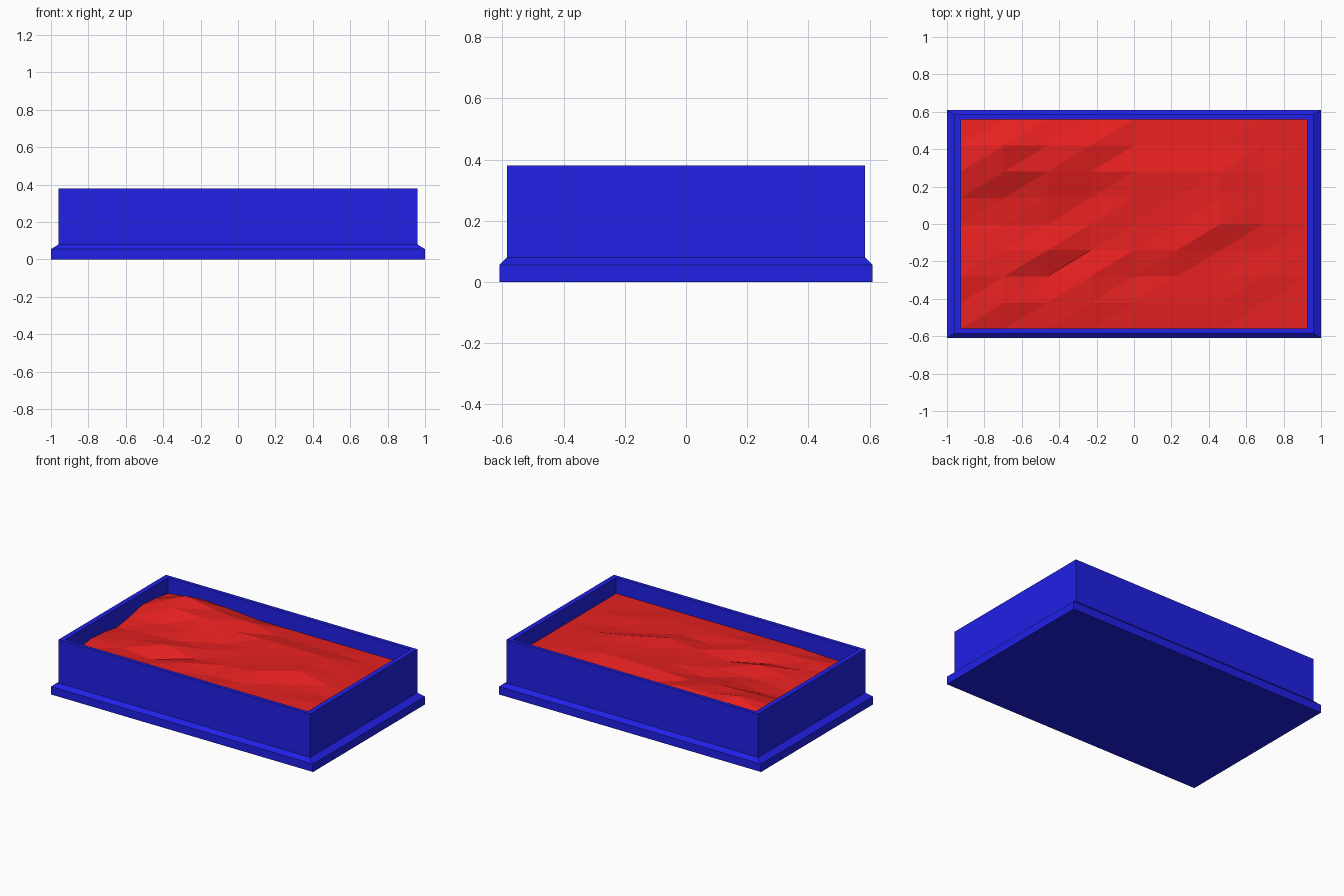
import bpy
import bmesh

if "Cube" in bpy.data.objects:
    bpy.data.objects.remove(bpy.data.objects["Cube"])


def material(name, color):
    m = bpy.data.materials.new(name)
    m.diffuse_color = color
    m.use_nodes = True
    m.node_tree.nodes["Principled BSDF"].inputs["Base Color"].default_value = m.diffuse_color
    return m


def make_object(name, bm, mat):
    bmesh.ops.recalc_face_normals(bm, faces=bm.faces)
    me = bpy.data.meshes.new(name)
    bm.to_mesh(me)
    bm.free()
    me.materials.append(mat)
    ob = bpy.data.objects.new(name, me)
    bpy.context.collection.objects.link(ob)
    return ob


blue = material("blue_box", (0.015, 0.015, 0.8, 1))
red = material("red_fill", (0.8, 0.015, 0.015, 1))

# Open box with a chamfered plinth: stacked rectangles (half x, half y, z)
rings = [(1.0, 0.61, 0.0), (1.0, 0.61, 0.055), (0.96, 0.585, 0.08),
         (0.96, 0.585, 0.38), (0.925, 0.56, 0.38), (0.925, 0.56, 0.08)]
bm = bmesh.new()
loops = [[bm.verts.new((sx * x, sy * y, z))
          for sx, sy in ((-1, -1), (1, -1), (1, 1), (-1, 1))] for x, y, z in rings]
for a, b in zip(loops, loops[1:]):
    for i in range(4):
        j = (i + 1) % 4
        bm.faces.new((a[i], a[j], b[j], b[i]))
bm.faces.new(loops[0])
bm.faces.new(loops[-1])
make_object("box", bm, blue)

# Uneven low-poly fill: heights in hundredths, rows from back to front
heights = [
    [27, 30, 29, 27, 27, 27, 27, 27, 27],
    [29, 37, 33, 32, 28, 28, 28, 27, 27],
    [30, 34, 33, 30, 31, 31, 31, 28, 27],
    [27, 28, 30, 27, 30, 30, 31, 28, 27],
    [25, 27, 28, 28, 29, 30, 32, 28, 27],
    [27, 28, 31, 27, 29, 31, 28, 27, 27],
    [28, 28, 26, 30, 27, 28, 28, 28, 27],
    [26, 29, 28, 29, 28, 28, 28, 27, 27],
    [26, 26, 27, 27, 27, 27, 27, 27, 27],
]
bm = bmesh.new()
grid = [[bm.verts.new((-0.925 + 1.85 * c / 8, 0.56 - 1.12 * r / 8, h / 100))
         for c, h in enumerate(row)] for r, row in enumerate(heights)]
for r in range(8):
    for c in range(8):
        bl, br = grid[r + 1][c], grid[r + 1][c + 1]
        tl, tr = grid[r][c], grid[r][c + 1]
        bm.faces.new((bl, br, tr))
        bm.faces.new((bl, tr, tl))
fill = make_object("uneven_fill", bm, red)

# Make sure the open surface faces up
if fill.data.polygons[0].normal.z < 0:
    fill.data.flip_normals()
